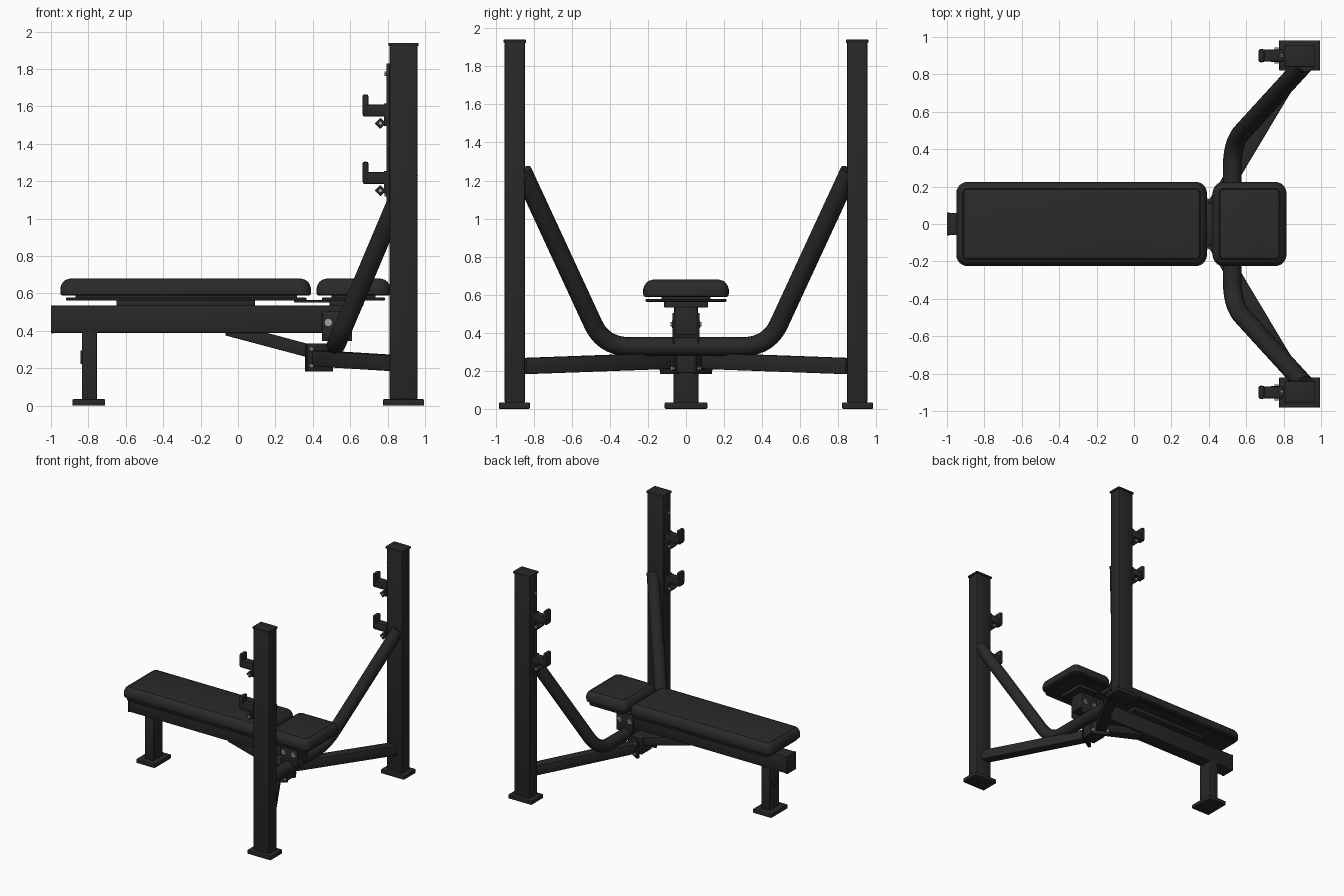
import bpy, bmesh, math
from mathutils import Vector, Matrix

if "Cube" in bpy.data.objects:
    bpy.data.objects.remove(bpy.data.objects["Cube"])


def material(name, rgb):
    m = bpy.data.materials.new(name)
    m.diffuse_color = (*rgb, 1)
    m.use_nodes = True
    m.node_tree.nodes["Principled BSDF"].inputs["Base Color"].default_value = m.diffuse_color
    return m


BLACK = material("black frame", (0.021, 0.021, 0.021))
VINYL = material("black vinyl", (0.023, 0.023, 0.023))
STEEL = material("grey steel", (0.35, 0.35, 0.35))


def finish(name, bm, mat, smooth=True):
    bmesh.ops.recalc_face_normals(bm, faces=bm.faces)
    me = bpy.data.meshes.new(name)
    bm.to_mesh(me)
    bm.free()
    ob = bpy.data.objects.new(name, me)
    bpy.context.collection.objects.link(ob)
    me.materials.append(mat)
    if smooth:
        bpy.ops.object.select_all(action='DESELECT')
        ob.select_set(True)
        bpy.context.view_layer.objects.active = ob
        bpy.ops.object.shade_smooth_by_angle(angle=math.radians(35))
    return ob


def box(name, x, y, z, mat=BLACK, bevel=0.006, rot=None):
    """Bevelled box from (min, max) ranges, optionally turned about its centre."""
    size = [r[1] - r[0] for r in (x, y, z)]
    mid = Vector([(r[0] + r[1]) / 2 for r in (x, y, z)])
    bm = bmesh.new()
    bmesh.ops.create_cube(bm, size=1)
    bmesh.ops.scale(bm, vec=size, verts=bm.verts)
    if bevel:
        bmesh.ops.bevel(bm, geom=bm.edges[:], offset=bevel, segments=2,
                        profile=0.5, affect='EDGES')
    m = Matrix.Translation(mid) @ (rot.to_4x4() if rot else Matrix())
    bmesh.ops.transform(bm, matrix=m, verts=bm.verts)
    return finish(name, bm, mat)


def beam(name, a, b, width, height):
    """Square tube running from a to b."""
    a, b = Vector(a), Vector(b)
    d = b - a
    rot = d.to_track_quat('X', 'Z').to_matrix()
    c, n = (a + b) / 2, d.length / 2
    return box(name, (c.x - n, c.x + n), (c.y - width / 2, c.y + width / 2),
               (c.z - height / 2, c.z + height / 2), rot=rot)


def cylinder(name, centre, axis, radius, depth, mat=STEEL, sides=12):
    bm = bmesh.new()
    bmesh.ops.create_cone(bm, cap_ends=True, segments=sides, radius1=radius,
                          radius2=radius, depth=depth)
    rot = Vector(axis).to_track_quat('Z', 'Y').to_matrix().to_4x4()
    bmesh.ops.transform(bm, matrix=Matrix.Translation(centre) @ rot, verts=bm.verts)
    return finish(name, bm, mat)


def rounded_stack(name, x, y, levels, radius, mat):
    """Stack of rounded rectangles, one for each (z, inset) level."""
    bm = bmesh.new()
    rings = []
    for z, inset in levels:
        r = max(radius - inset, 0.012)
        ring = []
        for k, (cx, cy) in enumerate(((x[1] - inset - r, y[1] - inset - r),
                                      (x[0] + inset + r, y[1] - inset - r),
                                      (x[0] + inset + r, y[0] + inset + r),
                                      (x[1] - inset - r, y[0] + inset + r))):
            for i in range(7):
                t = math.pi / 2 * (k + i / 6)
                ring.append(bm.verts.new((cx + r * math.cos(t), cy + r * math.sin(t), z)))
        rings.append(ring)
    for lo, hi in zip(rings, rings[1:]):
        for i in range(len(lo)):
            j = (i + 1) % len(lo)
            bm.faces.new((lo[i], lo[j], hi[j], hi[i]))
    bm.faces.new(rings[0])
    bm.faces.new(rings[-1])
    return finish(name, bm, mat)


# Pads with a stitched groove around the top, backing boards and mounts
PAD = [(0.588, 0.012), (0.594, 0.002), (0.605, 0.0), (0.628, 0.0), (0.645, 0.005),
       (0.66, 0.014), (0.671, 0.026), (0.675, 0.034), (0.672, 0.037), (0.676, 0.04),
       (0.68, 0.055)]
for label, px, bx, mx in (("back", (-0.95, 0.39), (-0.92, 0.365), (-0.65, 0.09)),
                          ("head", (0.42, 0.815), (0.45, 0.785), (0.49, 0.67))):
    rounded_stack(label + "_pad", px, (-0.225, 0.225), PAD, 0.06, VINYL)
    rounded_stack(label + "_pad_board", bx, (-0.212, 0.212),
                  [(0.563, 0.004), (0.566, 0), (0.575, 0), (0.578, 0.004)], 0.04, BLACK)
    box(label + "_pad_spacer", (bx[0] + 0.05, bx[1] - 0.05), (-0.13, 0.13),
        (0.575, 0.592), bevel=0.003)
    box(label + "_pad_mount", mx, (-0.115, 0.115), (0.533, 0.565), bevel=0.004)
box("pad_link_plate", (0.3, 0.5), (-0.11, 0.11), (0.552, 0.564), bevel=0.003)

# Bench rail, front leg and foot
box("bench_rail", (-0.995, 0.61), (-0.06, 0.06), (0.39, 0.535))
box("rail_end_cap", (-1.0, -0.985), (-0.062, 0.062), (0.387, 0.537), bevel=0.003)
box("bench_leg", (-0.835, -0.755), (-0.065, 0.065), (0.03, 0.395))
box("bench_foot", (-0.885, -0.71), (-0.112, 0.112), (0, 0.035))
cylinder("leg_badge", (-0.838, 0, 0.26), (1, 0, 0), 0.036, 0.009, BLACK, 24)

# Diagonal strut from the rail down to the hub
beam("rail_strut", (-0.06, 0, 0.41), (0.44, 0, 0.277), 0.09, 0.07)
box("hub", (0.37, 0.5), (-0.07, 0.07), (0.19, 0.33))

# Bent tube that sweeps up to both uprights
R = 0.05
corner, top = Vector((0.525, 0.433, 0.327)), Vector((0.915, 0.86, 1.25))
into = corner + Vector((0, -0.14, 0))
out = corner + (top - corner).normalized() * 0.14
half = [into.lerp(corner, t).lerp(corner.lerp(out, t), t)
        for t in [i / 10 for i in range(11)]] + [top]
path = [Vector((p.x, -p.y, p.z)) for p in reversed(half)] + half
cu = bpy.data.curves.new("support_tube", 'CURVE')
cu.dimensions = '3D'
cu.bevel_depth, cu.bevel_resolution, cu.use_fill_caps = R, 6, True
sp = cu.splines.new('POLY')
sp.points.add(len(path) - 1)
for p, co in zip(sp.points, path):
    p.co = (*co, 1)
cu.materials.append(BLACK)
sp.use_smooth = True
tube = bpy.data.objects.new("support_tube", cu)
bpy.context.collection.objects.link(tube)

for s, side in ((-1, "right"), (1, "left")):
    def ys(a, b):
        return (min(s * a, s * b), max(s * a, s * b))

    # Upright post, cap and foot
    box(side + "_upright", (0.81, 0.96), ys(0.845, 0.953), (0.03, 1.93), bevel=0.012)
    box(side + "_upright_cap", (0.805, 0.966), ys(0.84, 0.958), (1.922, 1.94), bevel=0.004)
    box(side + "_upright_foot", (0.775, 0.995), ys(0.82, 0.982), (0, 0.035))

    # Low brace with bolted square flanges
    a, b = Vector((0.425, s * 0.09, 0.253)), Vector((0.885, s * 0.86, 0.225))
    beam(side + "_brace", a, b, 0.08, 0.085)
    d = Vector((b.x - a.x, b.y - a.y, 0)).normalized()
    turn = d.to_track_quat('X', 'Z').to_matrix()
    for n, shift in (("inner", -0.007), ("outer", 0.008)):
        c = Vector((0.433, s * 0.085, 0.258)) + d * shift
        box(side + "_" + n + "_flange", (c.x - 0.006, c.x + 0.006), (c.y - 0.08, c.y + 0.08),
            (c.z - 0.075, c.z + 0.075), bevel=0.002, rot=turn)
    across = Vector((-d.y, d.x, 0))
    for u in (-0.06, 0.06):
        for v in (-0.045, 0.045):
            cylinder(side + "_flange_bolt", c + across * u + d * 0.01 + Vector((0, 0, v)),
                     d, 0.011, 0.014, sides=6)

    # Side plate joining rail and tube
    box(side + "_rail_plate", (0.45, 0.61), ys(0.058, 0.07), (0.345, 0.505), bevel=0.003)
    for x in (0.483, 0.575):
        cylinder(side + "_plate_washer", (x, s * 0.071, 0.445), (0, 1, 0), 0.02, 0.006)
        cylinder(side + "_plate_bolt", (x, s * 0.075, 0.445), (0, 1, 0), 0.012, 0.014, sides=6)

    # Hook strip with bolts at both ends
    box(side + "_hook_strip", (0.793, 0.814), ys(0.875, 0.925), (1.09, 1.83), bevel=0.003)
    for z in (1.13, 1.775):
        cylinder(side + "_strip_bolt", (0.79, s * 0.9, z), (1, 0, 0), 0.012, 0.012, sides=8)

    # Two bar hooks, each with a lip, a bed and a diamond catch below
    for z in (1.185, 1.545):
        box(side + "_hook_bed", (0.667, 0.796), ys(0.868, 0.932), (z, z + 0.065), bevel=0.01)
        box(side + "_hook_lip", (0.665, 0.698), ys(0.864, 0.936), (z + 0.005, z + 0.12),
            bevel=0.012)
        box(side + "_hook_back", (0.78, 0.797), ys(0.868, 0.932), (z - 0.05, z + 0.07),
            bevel=0.003)
        box(side + "_hook_catch", (0.74, 0.782), ys(0.866, 0.934), (z - 0.056, z - 0.014),
            bevel=0.003, rot=Matrix.Rotation(math.pi / 4, 3, 'Y'))
        for y in (0.863, 0.937):
            cylinder(side + "_catch_bolt", (0.761, s * y, z - 0.035), (0, 1, 0), 0.011, 0.012)
